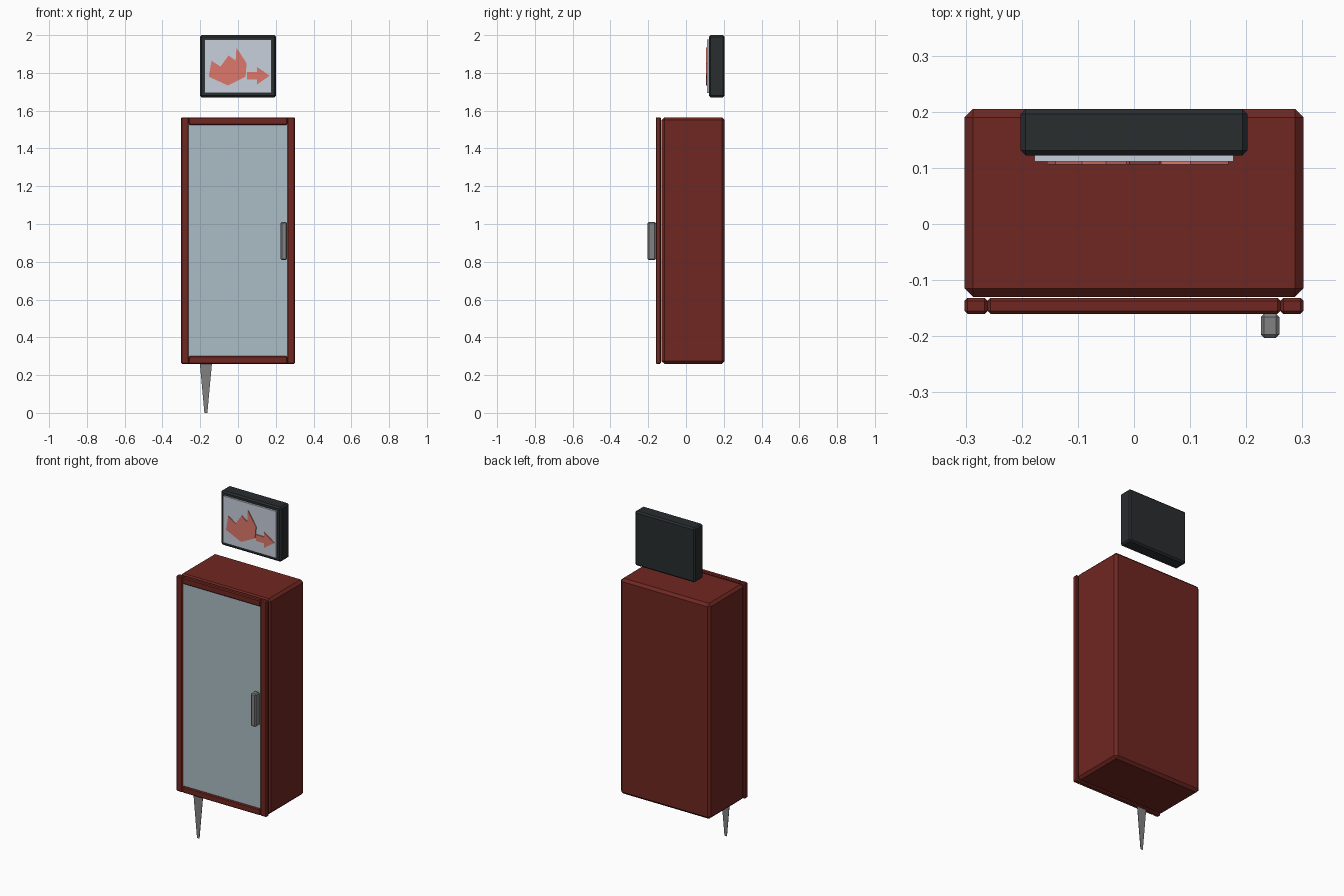
import bpy, bmesh

if "Cube" in bpy.data.objects:
    bpy.data.objects.remove(bpy.data.objects["Cube"])


def material(name, rgb):
    m = bpy.data.materials.new(name)
    m.diffuse_color = (*rgb, 1)
    m.use_nodes = True
    m.node_tree.nodes["Principled BSDF"].inputs["Base Color"].default_value = m.diffuse_color
    return m


RED = material("red_paint", (0.16, 0.02, 0.015))
GLASS = material("pale_glass", (0.41, 0.51, 0.56))
DARK = material("dark_casing", (0.022, 0.026, 0.028))
PANEL = material("sign_white", (0.58, 0.63, 0.72))
FLAME = material("sign_red", (0.73, 0.19, 0.15))
METAL = material("grey_metal", (0.22, 0.22, 0.22))


def finish(name, bm, mat):
    bmesh.ops.recalc_face_normals(bm, faces=bm.faces)
    me = bpy.data.meshes.new(name)
    bm.to_mesh(me)
    bm.free()
    me.materials.append(mat)
    ob = bpy.data.objects.new(name, me)
    bpy.context.collection.objects.link(ob)
    return ob


def box(name, xr, yr, zr, mat, bevel=0.0):
    """Box from axis ranges, with chamfered edges."""
    bm = bmesh.new()
    bmesh.ops.create_cube(bm, size=1)
    for v in bm.verts:
        v.co = [(a + b) / 2 + c * (b - a) for c, (a, b) in zip(v.co, (xr, yr, zr))]
    ob = finish(name, bm, mat)
    if bevel:
        mod = ob.modifiers.new("chamfer", "BEVEL")
        mod.width = bevel
        mod.segments = 1
    return ob


def plate(name, pts, y0, y1, mat):
    """Outline in x, z extruded from y0 to y1."""
    bm = bmesh.new()
    face = bm.faces.new([bm.verts.new((x, y0, z)) for x, z in pts])
    ext = bmesh.ops.extrude_face_region(bm, geom=[face])
    for v in ext["geom"]:
        if isinstance(v, bmesh.types.BMVert):
            v.co.y = y1
    return finish(name, bm, mat)


# cabinet body
box("cabinet_body", (-0.302, 0.302), (-0.13, 0.205), (0.26, 1.565), RED, 0.015)

# door frame: two stiles and two rails
for side, s in (("left", -1), ("right", 1)):
    box(f"door_stile_{side}", sorted((s * 0.261, s * 0.302)), (-0.16, -0.132), (0.26, 1.565), RED, 0.005)
for end, z in (("bottom", 0.26), ("top", 1.525)):
    box(f"door_rail_{end}", (-0.261, 0.261), (-0.16, -0.132), (z, z + 0.04), RED, 0.005)

# door glass and handle
box("door_glass", (-0.261, 0.261), (-0.153, -0.14), (0.295, 1.53), GLASS)
box("door_handle", (0.226, 0.259), (-0.203, -0.16), (0.81, 1.01), METAL, 0.006)

# thin tapered strip hanging below the door
plate("hanging_strip", [(-0.178, 0), (-0.162, 0), (-0.135, 0.295), (-0.205, 0.295)], -0.1385, -0.1365, METAL)

# sign above the cabinet
box("sign_casing", (-0.202, 0.202), (0.122, 0.205), (1.67, 2.0), DARK, 0.009)
box("sign_panel", (-0.177, 0.177), (0.111, 0.123), (1.694, 1.977), PANEL)
plate("sign_flame", [(-0.14, 1.865), (-0.093, 1.833), (-0.05, 1.892), (-0.013, 1.865), (-0.008, 1.934),
                     (0.046, 1.85), (0.04, 1.78), (-0.053, 1.733), (-0.155, 1.78)], 0.106, 0.112, FLAME)
plate("sign_arrow", [(0.048, 1.766), (0.1, 1.766), (0.1, 1.738), (0.168, 1.785), (0.1, 1.832),
                     (0.1, 1.804), (0.048, 1.804)], 0.106, 0.112, FLAME)
